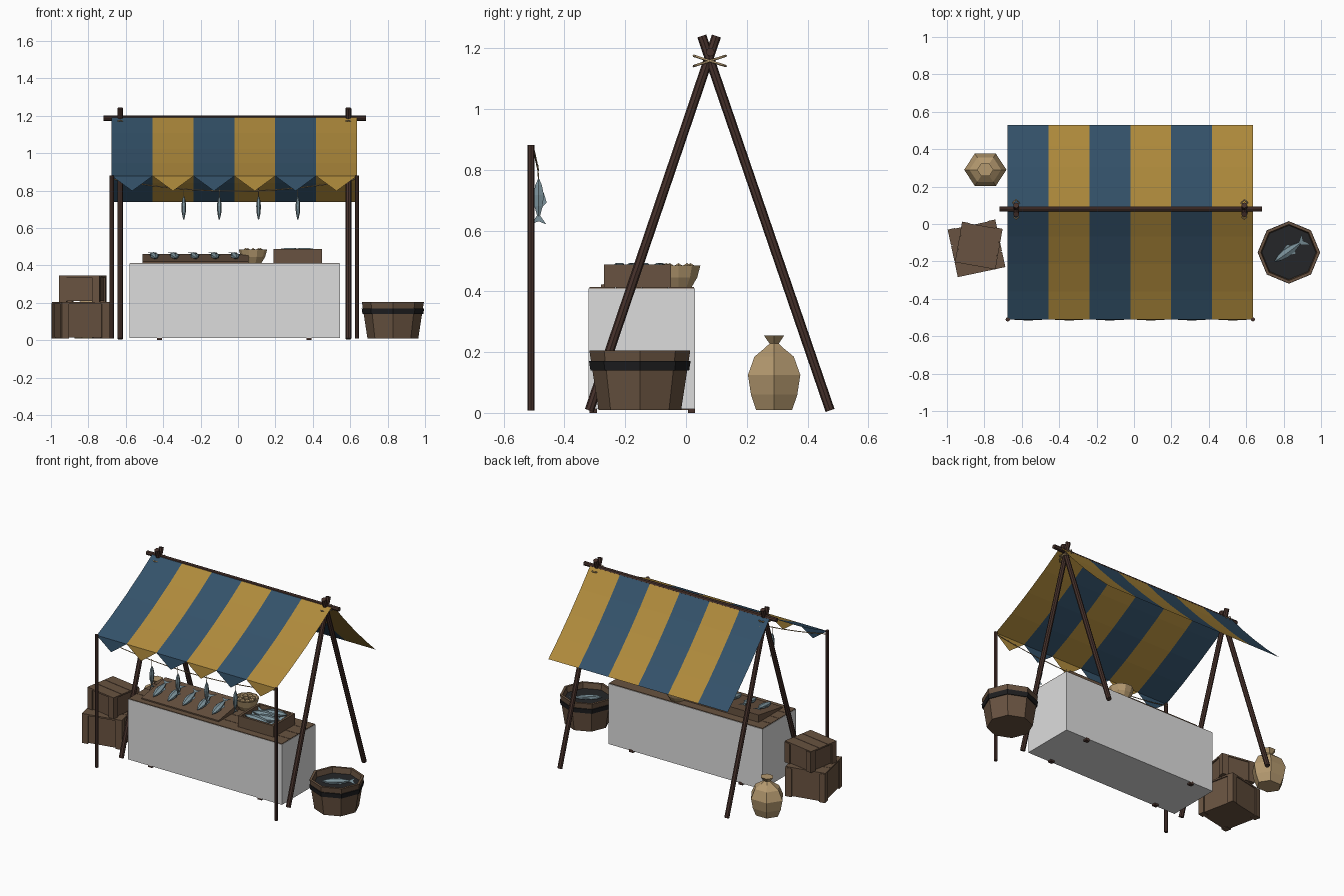
import bpy, bmesh, math, random
from mathutils import Matrix, Vector

if "Cube" in bpy.data.objects:
    bpy.data.objects.remove(bpy.data.objects["Cube"])

random.seed(3)


def mat(name, r, g, b):
    m = bpy.data.materials.new(name)
    m.diffuse_color = (r, g, b, 1)
    m.use_nodes = True
    m.node_tree.nodes["Principled BSDF"].inputs["Base Color"].default_value = m.diffuse_color
    return m


BLUE = mat("blue cloth", .034, .084, .144)
YELLOW = mat("yellow cloth", .43, .255, .045)
WHITE = mat("white cloth", .72, .72, .72)
POLE = mat("dark wood", .061, .031, .024)
WOOD = mat("crate wood", .14, .086, .052)
IRON = mat("black iron", .013, .013, .014)
TAN = mat("tan sacking", .46, .32, .16)
FISH = mat("fish skin", .20, .29, .33)
WATER = mat("dark water", .018, .019, .021)


def finish(name, bm, *mats):
    me = bpy.data.meshes.new(name)
    bm.to_mesh(me)
    bm.free()
    for m in mats:
        me.materials.append(m)
    ob = bpy.data.objects.new(name, me)
    bpy.context.collection.objects.link(ob)
    return ob


def add_box(bm, x0, x1, y0, y1, z0, z1):
    m = Matrix.Translation(((x0 + x1) / 2, (y0 + y1) / 2, (z0 + z1) / 2)) @ \
        Matrix.Diagonal((x1 - x0, y1 - y0, z1 - z0, 1))
    bmesh.ops.create_cube(bm, size=1, matrix=m)


def boxes(name, material, *dims):
    bm = bmesh.new()
    for d in dims:
        add_box(bm, *d)
    return finish(name, bm, material)


def loft(bm, rings, caps=True):
    """Skin a list of point rings with quads."""
    vs = [[bm.verts.new(p) for p in r] for r in rings]
    n = len(vs[0])
    for a, b in zip(vs, vs[1:]):
        for i in range(n):
            bm.faces.new((a[i], a[(i + 1) % n], b[(i + 1) % n], b[i]))
    if caps:
        bm.faces.new(vs[0][::-1])
        bm.faces.new(vs[-1])
    bmesh.ops.recalc_face_normals(bm, faces=bm.faces)


def lathe(name, profile, n, loc, material, ysc=1.0, caps=True):
    bm = bmesh.new()
    loft(bm, [[(r * math.cos(i * math.tau / n), r * ysc * math.sin(i * math.tau / n), z)
               for i in range(n)] for r, z in profile], caps)
    ob = finish(name, bm, material)
    ob.location = loc
    return ob


def rod(name, a, b, r, material, n=8):
    a, b = Vector(a), Vector(b)
    ob = lathe(name, [(r, 0), (r, (b - a).length)], n, a, material)
    ob.rotation_euler = (b - a).to_track_quat('Z', 'Y').to_euler()
    return ob


def rope(name, pts, r, cyclic=False):
    cu = bpy.data.curves.new(name, 'CURVE')
    cu.dimensions = '3D'
    cu.bevel_depth = r
    cu.bevel_resolution = 0
    sp = cu.splines.new('POLY')
    sp.points.add(len(pts) - 1)
    for p, q in zip(sp.points, pts):
        p.co = (*q, 1)
    sp.use_cyclic_u = cyclic
    cu.materials.append(TAN)
    ob = bpy.data.objects.new(name, cu)
    bpy.context.collection.objects.link(ob)


def fish(name, loc, head, up, length, fat=1.0):
    """Fish along its head direction, tail fin spread along up."""
    bm = bmesh.new()
    secs = [(.5, .012, .015), (.36, .06, .085), (.15, .085, .13), (-.1, .07, .105), (-.33, .02, .03)]
    loft(bm, [[(x, w * math.cos(i * math.pi / 3), h * math.sin(i * math.pi / 3))
               for i in range(6)] for x, w, h in secs])
    # tail, back and belly fins
    fins = [((-.3, 0, .03), (-.5, 0, .17), (-.43, 0, 0), (-.5, 0, -.17), (-.3, 0, -.03)),
            ((.2, 0, .11), (-.02, 0, .18), (-.12, 0, .08)),
            ((.08, 0, -.1), (-.06, 0, -.16), (-.1, 0, -.08))]
    for f in fins:
        bm.faces.new([bm.verts.new(p) for p in f])
    x = Vector(head).normalized()
    y = Vector(up).cross(x).normalized()
    z = x.cross(y)
    m = Matrix((x, y * fat, z * fat)).transposed().to_4x4()
    bmesh.ops.transform(bm, matrix=Matrix.Translation(loc) @ m @ Matrix.Scale(length, 4), verts=bm.verts)
    finish(name, bm, FISH)


# Striped awning: two sagging sheets with a pointed valance in front
X0, X1, N = -.675, .636, 6
RIDGE = (.082, 1.2)


def sheet(name, y1, z1, sag, valance):
    bm = bmesh.new()
    seg = 4
    for s in range(N):
        xa, xb = (X0 + (X1 - X0) * (s + k) / N for k in (0, 1))
        rows = []
        for i in range(seg + 1):
            t = i / seg
            y = RIDGE[0] + (y1 - RIDGE[0]) * t
            z = RIDGE[1] + (z1 - RIDGE[1]) * t - sag * 4 * t * (1 - t)
            rows.append([bm.verts.new((x, y, z)) for x in (xa, xb)])
        for a, b in zip(rows, rows[1:]):
            f = bm.faces.new((a[0], b[0], b[1], a[1]))
            f.material_index = s % 2
        if valance:
            tip = bm.verts.new(((xa + xb) / 2, y1 - .006, z1 - .08))
            f = bm.faces.new((rows[-1][0], tip, rows[-1][1]))
            f.material_index = s % 2
    finish(name, bm, BLUE, YELLOW)


sheet("awning_front", -.51, .878, .016, True)
sheet("awning_back", .528, .738, .016, False)

# Frame: ridge pole, crossed legs with lashings, front poles
rod("ridge_pole", (-.72, .08, 1.187), (.685, .08, 1.187), .014, POLE)
for side, x in (("left", -.63), ("right", .59)):
    rod(side + "_leg_front", (x, -.318, .008), (x, .1, 1.24), .0155, POLE)
    rod(side + "_leg_back", (x, .474, .008), (x, .052, 1.24), .0155, POLE)
    for k in (-1, 1):
        rope(side + "_lashing", [(x + .021 * math.cos(a), .078 + .053 * math.sin(a),
                                  1.158 + k * .017 * math.sin(a))
                                 for a in (i * math.tau / 8 for i in range(8))], .004, True)
for side, x in (("left", X0), ("right", X1)):
    rod(side + "_front_pole", (x, -.51, .008), (x, -.51, .882), .0115, POLE)

# Sagging line with hanging fish
rope("fish_line", [(X0 + (X1 - X0) * t, -.5 + .014 * 4 * t * (1 - t), .862 - .065 * 4 * t * (1 - t))
                   for t in (i / 12 for i in range(13))], .003)
for x in (-.29, -.1, .11, .32):
    rope("fish_string", [(x, -.488, .815), (x, -.485, .765)], .002)
    fish("hanging_fish", (x, -.485, .695), (0, 0, 1), (0, 1, 0), .15)

# Counter: draped box, plank top, small feet
boxes("counter_cloth", WHITE, (-.58, .545, -.32, .03, .012, .41))
boxes("counter_planks", WOOD, *[(-.578, .543, -.318 + i * .087, -.234 + i * .087, .405, .414)
                                for i in range(4)])
boxes("counter_feet", POLE, *[(x - .014, x + .014, y - .012, y + .012, 0, .02)
                              for x in (-.42, .38) for y in (-.305, .018)])

# Sloping display board with a row of fish
bm = bmesh.new()
loft(bm, [[(x, -.28, .413), (x, -.03, .413), (x, -.03, .462), (x, -.28, .422)] for x in (-.51, .055)])
finish("display_board", bm, WOOD)
for i in range(5):
    fish("display_fish", (-.45 + i * .108, -.165, .455), (.12, -1, -.16), (1, .12, 0), .19)

# Bowl of shellfish
lathe("bowl", [(.045, .413), (.065, .445), (.076, .485), (.068, .485), (.05, .45)], 10,
      (.08, -.025, 0), TAN)
for i in range(9):
    a, r = i * math.tau / 8, .04 if i < 8 else 0
    bm = bmesh.new()
    bmesh.ops.create_icosphere(bm, subdivisions=1, radius=.019)
    finish("shellfish", bm, TAN).location = (.08 + r * math.cos(a), -.025 + r * math.sin(a), .474)

# Open crate of fish on the counter
boxes("fish_crate", WOOD, (.19, .45, -.27, -.255, .413, .488), (.19, .45, -.065, -.05, .413, .488),
      (.19, .205, -.255, -.065, .413, .488), (.435, .45, -.255, -.065, .413, .488),
      (.205, .435, -.255, -.065, .413, .455))
for i in range(4):
    fish("crate_fish", (.32 + random.uniform(-.01, .01), -.225 + i * .043, .475),
         (1 if i % 2 else -1, random.uniform(-.2, .2), .06), (0, 1, .3), .21)


# Stacked closed crates
def crate(name, x, y, z, s, h, rot):
    e, c, w = s / 2, s / 2 - .008, .04
    dims = [(-c, c, -c, c, z + .004, z + h - .004)]
    for i in (-1, 1):
        for j in (-1, 1):
            px, py = i * (e - w / 2), j * (e - w / 2)
            dims.append((px - w / 2, px + w / 2, py - w / 2, py + w / 2, z, z + h - .006))
    for k in range(3):
        dims.append((-e, e, -e + k * s / 3, -e + (k + 1) * s / 3 - .003, z + h - .01, z + h))
    ob = boxes(name, WOOD, *dims)
    ob.location = (x, y, 0)
    ob.rotation_euler.z = math.radians(rot)


crate("lower_crate", -.842, -.13, .01, .26, .195, 12)
crate("upper_crate", -.83, -.115, .205, .22, .14, -10)

# Tub with iron band, water and a fish
TUB = (.828, -.152, 0)
lathe("tub", [(.136, .01), (.166, .205), (.15, .205), (.142, .15)], 8, TUB, WOOD)
lathe("tub_band", [(.157, .14), (.1625, .14), (.167, .17), (.16, .17)], 8, TUB, IRON, caps=False)
lathe("tub_water", [(.145, .155), (.146, .168)], 8, TUB, WATER)
fish("tub_fish", (.835, -.14, .178), (-.8, -.58, 0), (-.58, .8, .2), .2)

# Tied sack
lathe("sack", [(.078, .01), (.1, .06), (.113, .125), (.085, .185), (.042, .212), (.02, .228), (.044, .255)],
      6, (-.795, .29, 0), TAN, ysc=.88)
